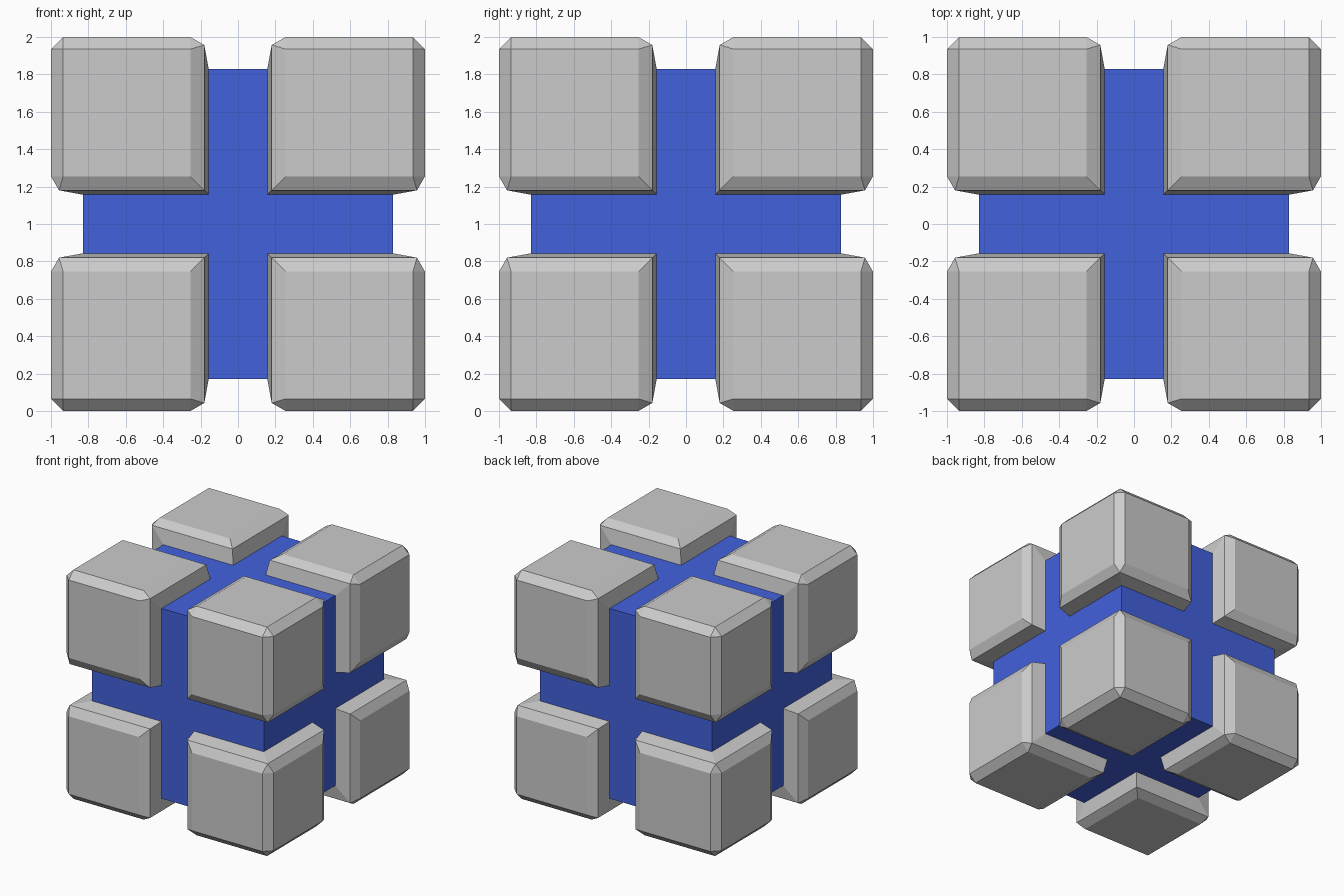
import bpy, bmesh

if "Cube" in bpy.data.objects:
    bpy.data.objects.remove(bpy.data.objects["Cube"])


def orders(p):
    # All axis orderings of one point, so the block is symmetric about its diagonal
    x, y, z = p
    return {(x, y, z), (y, z, x), (z, x, y), (z, y, x), (y, x, z), (x, z, y)}


def finish(bm, name):
    mesh = bpy.data.meshes.new(name)
    bm.to_mesh(mesh)
    bm.free()
    obj = bpy.data.objects.new(name, mesh)
    obj.location = (0, 0, 1)
    bpy.context.collection.objects.link(obj)
    return obj


# Blue inner cube
CORE = 0.83
bm = bmesh.new()
bmesh.ops.create_cube(bm, size=2 * CORE)
core = finish(bm, "inner_cube")
blue = bpy.data.materials.new("blue")
blue.diffuse_color = (0.055, 0.12, 0.72, 1)
blue.use_nodes = True
blue.node_tree.nodes["Principled BSDF"].inputs["Base Color"].default_value = blue.diffuse_color
core.data.materials.append(blue)

# Bevelled corner block: outer faces, tapered rim, foot on the inner cube
profile = [
    (1, 0.255, 0.255), (1, 0.255, 0.935), (1, 0.935, 0.935),
    (0.957, 0.18, 0.18), (0.957, 0.957, 0.18),
    (CORE, 0.157, 0.157), (CORE, CORE, 0.157),
]
bm = bmesh.new()
for p in sorted(set().union(*(orders(p) for p in profile))):
    bm.verts.new(p)
bmesh.ops.convex_hull(bm, input=bm.verts)

# Open the side hidden inside the cube, then merge flat triangles
hidden = [f for f in bm.faces if all(max(v.co) < CORE + 0.01 for v in f.verts)]
bmesh.ops.delete(bm, geom=hidden, context='FACES')
bmesh.ops.dissolve_limit(bm, angle_limit=0.02, verts=bm.verts, edges=bm.edges)
blocks = finish(bm, "corner_blocks")

# Repeat the block on all eight corners
mirror = blocks.modifiers.new("mirror", 'MIRROR')
mirror.use_axis = (True, True, True)
